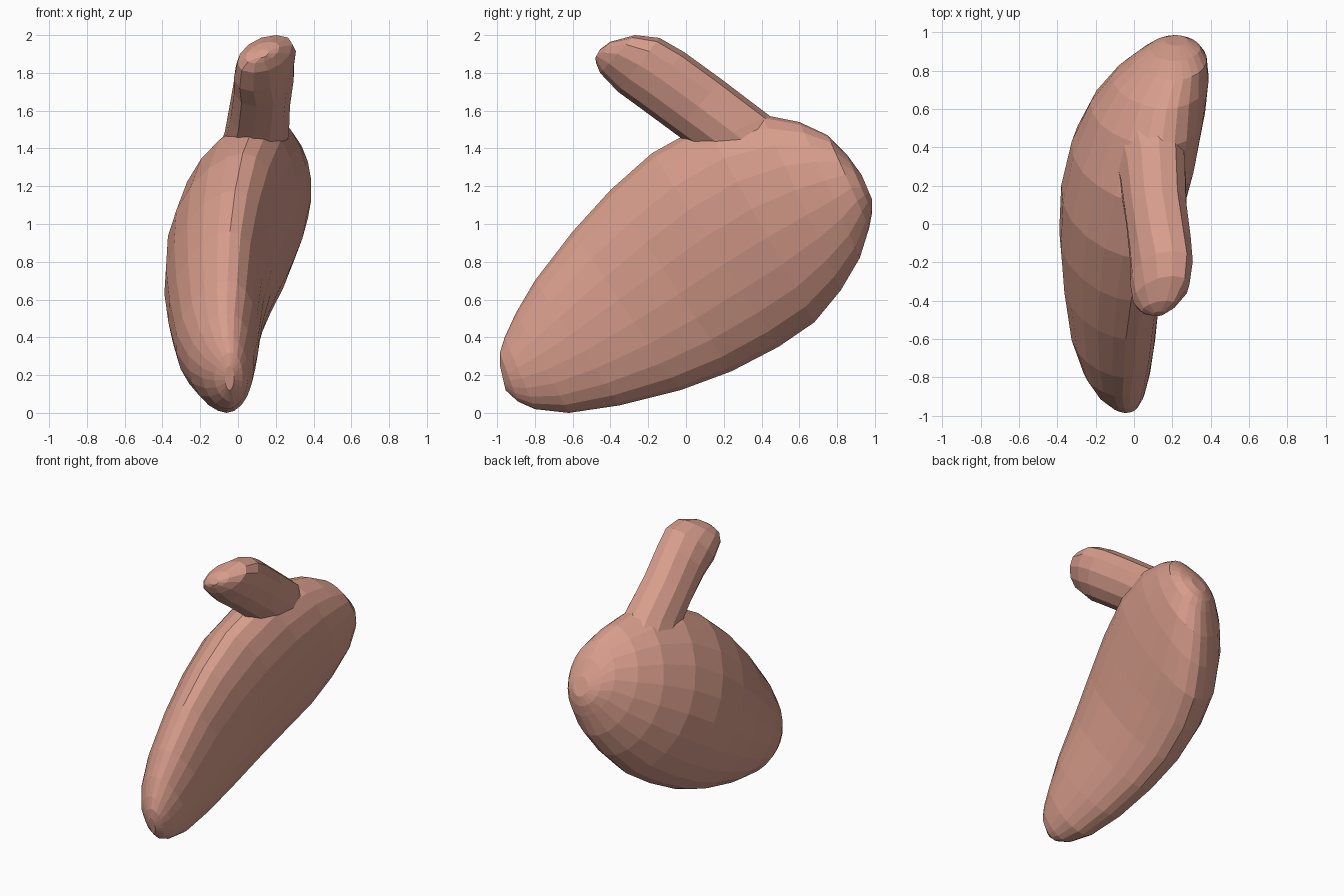
import bpy, bmesh, math

flesh = bpy.data.materials.new("dusty pink flesh")
flesh.diffuse_color = (0.68, 0.335, 0.26, 1)


def loft(name, rings, sides, power=1.0):
    """Skin closed rings; ring = (y_low, z_low, y_high, z_high, x_left, x_right, x_skew, x_bow)."""
    bm = bmesh.new()
    loops = []
    for yl, zl, yh, zh, xl, xr, skew, bow in rings:
        loop = []
        for i in range(sides):
            a = 2 * math.pi * i / sides
            c, s = math.cos(a), math.sin(a)
            s = math.copysign(abs(s) ** power, s)
            x = (xl + xr) / 2 + s * (xr - xl) / 2 + skew * c + bow * c * c
            y = (yl + yh) / 2 + c * (yh - yl) / 2
            z = (zl + zh) / 2 + c * (zh - zl) / 2
            loop.append(bm.verts.new((x, y, z)))
        loops.append(loop)
    for a, b in zip(loops, loops[1:]):
        for i in range(sides):
            j = (i + 1) % sides
            bm.faces.new((a[i], a[j], b[j], b[i]))
    bm.faces.new(loops[0])
    bm.faces.new(loops[-1][::-1])
    bmesh.ops.recalc_face_normals(bm, faces=bm.faces)
    mesh = bpy.data.meshes.new(name)
    bm.to_mesh(mesh)
    bm.free()
    mesh.materials.append(flesh)
    obj = bpy.data.objects.new(name, mesh)
    bpy.context.collection.objects.link(obj)
    return obj


# Curved, flattened sac with a bean-shaped section, front tip to blunt back end
loft("sac_body", [
    (-0.955, 0.12, -0.985, 0.25, -0.07, -0.02, 0.0, 0.0),
    (-0.89, 0.06, -0.985, 0.32, -0.125, 0.025, 0.0, 0.01),
    (-0.80, 0.02, -0.96, 0.40, -0.19, 0.055, 0.0, 0.015),
    (-0.62, 0.00, -0.90, 0.53, -0.265, 0.085, 0.0, 0.03),
    (-0.35, 0.04, -0.80, 0.70, -0.33, 0.11, 0.01, 0.045),
    (-0.03, 0.12, -0.60, 0.96, -0.37, 0.135, 0.02, 0.055),
    (0.24, 0.22, -0.40, 1.18, -0.39, 0.18, 0.03, 0.06),
    (0.49, 0.35, -0.18, 1.375, -0.38, 0.25, 0.03, 0.06),
    (0.68, 0.48, 0.10, 1.53, -0.325, 0.32, 0.03, 0.06),
    (0.82, 0.65, 0.40, 1.58, -0.225, 0.37, 0.02, 0.05),
    (0.92, 0.82, 0.60, 1.54, -0.11, 0.39, 0.0, 0.03),
    (0.97, 0.98, 0.75, 1.47, 0.005, 0.38, 0.0, 0.02),
    (0.985, 1.06, 0.85, 1.37, 0.08, 0.345, 0.0, 0.0),
    (0.985, 1.13, 0.93, 1.26, 0.16, 0.28, 0.0, 0.0),
], 22, 1.12)

# Short neck tube leaning forward out of the top, flared where it meets the sac
loft("neck_tube", [
    (0.20, 1.24, 0.66, 1.43, -0.12, 0.25, 0.02, 0.0),
    (0.05, 1.40, 0.44, 1.575, -0.07, 0.27, 0.03, 0.0),
    (-0.06, 1.48, 0.19, 1.765, -0.045, 0.275, 0.03, 0.0),
    (-0.25, 1.62, -0.01, 1.91, -0.02, 0.295, 0.04, 0.0),
    (-0.36, 1.70, -0.14, 1.985, -0.01, 0.295, 0.06, 0.0),
    (-0.455, 1.80, -0.27, 2.00, 0.01, 0.275, 0.06, 0.0),
    (-0.475, 1.85, -0.40, 1.965, 0.05, 0.21, 0.04, 0.0),
    (-0.48, 1.88, -0.455, 1.925, 0.10, 0.16, 0.01, 0.0),
], 12, 0.9)
